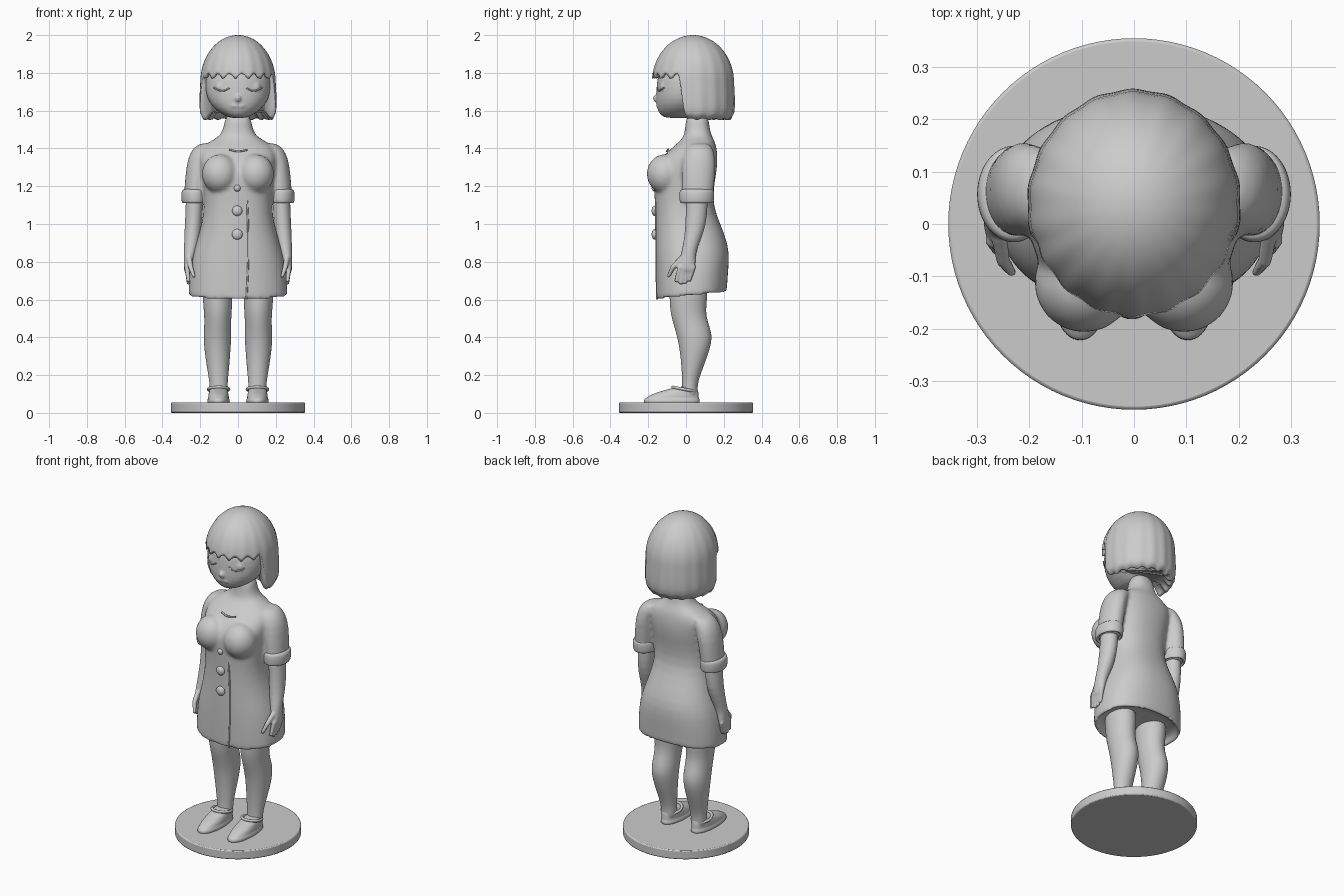
import bpy, bmesh, math
from mathutils import Matrix, Vector

if "Cube" in bpy.data.objects:
    bpy.data.objects.remove(bpy.data.objects["Cube"])


def finish(name, bm, subsurf=0, voxel=0, smooth=0, mirror=False):
    bmesh.ops.recalc_face_normals(bm, faces=bm.faces)
    me = bpy.data.meshes.new(name)
    bm.to_mesh(me)
    bm.free()
    ob = bpy.data.objects.new(name, me)
    bpy.context.collection.objects.link(ob)
    for p in me.polygons:
        p.use_smooth = True
    if subsurf:
        m = ob.modifiers.new("subdivide", 'SUBSURF')
        m.levels = m.render_levels = subsurf
    if voxel:
        m = ob.modifiers.new("blend", 'REMESH')
        m.mode, m.voxel_size, m.use_smooth_shade = 'VOXEL', voxel, True
    if smooth:
        m = ob.modifiers.new("relax", 'SMOOTH')
        m.factor, m.iterations = 0.5, smooth
    if mirror:
        m = ob.modifiers.new("mirror", 'MIRROR')
        m.use_mirror_merge = False
    return ob


def loft(bm, sections, n=2.0, segs=32, side=1):
    """Stack of rounded rings: (z, centre x, half width, y front, y back)."""
    rings = []
    for z, cx, rx, y0, y1 in sections:
        ring = []
        for i in range(segs):
            a = 2 * math.pi * i / segs
            c, s = math.cos(a), math.sin(a)
            x = side * cx + rx * math.copysign(abs(c) ** (2 / n), c)
            y = (y0 + y1) / 2 + (y1 - y0) / 2 * math.copysign(abs(s) ** (2 / n), s)
            ring.append(bm.verts.new((x, y, z)))
        rings.append(ring)
    for a, b in zip(rings, rings[1:]):
        for i in range(segs):
            j = (i + 1) % segs
            bm.faces.new((a[i], a[j], b[j], b[i]))
    bm.faces.new(rings[0])
    bm.faces.new(rings[-1])


def ball(bm, loc, size):
    bmesh.ops.create_uvsphere(bm, u_segments=20, v_segments=12, radius=1,
                              matrix=Matrix.Translation(loc) @ Matrix.Diagonal((*size, 1)))


def capsule(bm, p, q, r0, r1, steps=7):
    p, q = Vector(p), Vector(q)
    for i in range(steps):
        t = i / (steps - 1)
        r = r0 + (r1 - r0) * t
        ball(bm, p.lerp(q, t), (r, r, r))


def tube(name, pts, r, mirror=False, cyclic=False):
    cu = bpy.data.curves.new(name, 'CURVE')
    cu.dimensions, cu.bevel_depth, cu.bevel_resolution = '3D', r, 3
    cu.use_fill_caps = True
    sp = cu.splines.new('NURBS')
    sp.points.add(len(pts) - 1)
    for p, co in zip(sp.points, pts):
        p.co = (*co, 1)
    sp.order_u, sp.use_endpoint_u, sp.use_cyclic_u = 3, not cyclic, cyclic
    ob = bpy.data.objects.new(name, cu)
    bpy.context.collection.objects.link(ob)
    if mirror:
        m = ob.modifiers.new("mirror", 'MIRROR')
        m.use_mirror_merge = False


# round stand
bpy.ops.mesh.primitive_cylinder_add(vertices=96, radius=0.355, depth=0.055, location=(0, 0, 0.0275))
stand = bpy.context.object
stand.name = "round_stand"
bev = stand.modifiers.new("bevel", 'BEVEL')
bev.width, bev.segments = 0.006, 2
bpy.ops.object.shade_smooth_by_angle()

# dress with shoulders, neck, bust and sleeves blended together
bm = bmesh.new()
loft(bm, [(.665, 0, .22, -.12, .175), (.64, 0, .24, -.135, .195), (.618, 0, .245, -.14, .2),
          (.614, 0, .262, -.157, .215), (.63, 0, .264, -.158, .217), (.72, 0, .26, -.16, .222),
          (.82, 0, .247, -.162, .23), (.9, 0, .222, -.162, .222), (1, 0, .192, -.162, .182),
          (1.1, 0, .178, -.163, .142), (1.2, 0, .185, -.172, .148), (1.28, 0, .195, -.172, .163),
          (1.33, 0, .202, -.145, .167), (1.38, 0, .205, -.1, .166), (1.425, 0, .175, -.05, .158),
          (1.455, 0, .11, -.015, .143), (1.49, 0, .075, -.005, .125), (1.6, 0, .07, 0, .12)], n=2.35)
for v in bm.verts:
    if v.co.z < .8:
        v.co.z += (.8 - v.co.z) / .18 * .1 * v.co.y
for s in (-1, 1):
    ball(bm, (s * .095, -.112, 1.265), (.098, .098, .105))
    loft(bm, [(1.43, .15, .04, .03, .12), (1.41, .175, .06, .0, .14), (1.35, .205, .062, -.02, .158),
              (1.25, .22, .06, -.025, .155), (1.12, .23, .058, -.022, .14), (1.11, .23, .055, -.02, .135)],
         side=s)
finish("dress_body", bm, subsurf=1, voxel=.011, smooth=5)

# rolled sleeve cuffs
bm = bmesh.new()
loft(bm, [(1.13, .23, .045, .0, .12), (1.108, .23, .06, -.025, .138), (1.115, .23, .069, -.034, .147),
          (1.15, .23, .071, -.036, .15), (1.178, .23, .068, -.034, .15), (1.188, .23, .055, -.02, .135)])
finish("sleeve_cuff", bm, subsurf=2, mirror=True)

# forearm, palm, fingers and thumb
bm = bmesh.new()
loft(bm, [(1.18, .23, .045, .0, .115), (1.1, .23, .047, .0, .115), (1, .236, .045, -.003, .108),
          (.92, .243, .042, -.01, .08), (.86, .252, .034, -.022, .056), (.82, .259, .028, -.03, .05),
          (.77, .266, .022, -.042, .05), (.745, .268, .018, -.035, .045)])
for i in range(4):
    y = -.032 + i * .023
    capsule(bm, (.27, y, .77), (.262, y - .018, .685 + .012 * abs(i - 1.3)), .015, .011)
capsule(bm, (.258, -.025, .815), (.25, -.07, .77), .016, .014)
capsule(bm, (.25, -.07, .77), (.234, -.092, .725), .014, .01)
finish("forearm_hand", bm, subsurf=1, voxel=.006, smooth=3, mirror=True)

# legs
bm = bmesh.new()
loft(bm, [(.72, .112, .085, -.09, .12), (.6, .108, .078, -.087, .112), (.54, .107, .074, -.084, .104),
          (.48, .107, .07, -.07, .115), (.41, .109, .074, -.048, .142), (.34, .109, .07, -.034, .128),
          (.25, .106, .06, -.024, .095), (.17, .103, .049, -.02, .064), (.12, .102, .046, -.02, .06),
          (.07, .102, .046, -.03, .065)])
finish("leg", bm, subsurf=1, mirror=True)

# shoes with sole and ankle strap
bm = bmesh.new()
loft(bm, [(.05, .103, .056, -.22, .07), (.054, .103, .06, -.223, .073), (.072, .103, .06, -.223, .073),
          (.076, .103, .054, -.215, .068), (.092, .103, .055, -.195, .068), (.11, .103, .05, -.15, .066),
          (.128, .103, .046, -.085, .062), (.14, .103, .036, -.045, .05)], n=2.2)
finish("shoe", bm, subsurf=1, mirror=True)
tube("ankle_strap", [(.103 + .056 * math.cos(a), -.01 + .062 * math.sin(a), .125 - .012 * math.sin(a))
                     for a in [i * math.pi / 6 for i in range(12)]], .008, True, True)

# head and face
bm = bmesh.new()
loft(bm, [(1.56, 0, .035, -.1, .03), (1.572, 0, .07, -.135, .06), (1.61, 0, .128, -.154, .1),
          (1.66, 0, .163, -.16, .13), (1.72, 0, .174, -.157, .15), (1.8, 0, .172, -.15, .16),
          (1.88, 0, .13, -.1, .15)], n=2.1)
ball(bm, (0, -.155, 1.665), (.018, .021, .02))
for s in (-1, 1):
    ball(bm, (s * .085, -.118, 1.725), (.036, .022, .03))
    ball(bm, (s * .018, -.15, 1.625), (.022, .009, .007))
finish("head", bm, subsurf=1, voxel=.007, smooth=3)
tube("eyelid", [(.045, -.15, 1.722), (.065, -.151, 1.705), (.1, -.14, 1.704), (.128, -.116, 1.722)], .004, True)

# bob hair: dome shell cut high over the face and low around the sides and back
bm = bmesh.new()
SEG, RINGS = 144, 26
rings = []
for k in range(RINGS + 2):
    t = max(min(k / (RINGS - 1), 1), .03)
    ring = []
    for i in range(SEG):
        a = 2 * math.pi * i / SEG
        off = abs((a + math.pi) % (2 * math.pi) - math.pi)
        u = min(max((math.degrees(off) - 68) / 14, 0), 1)
        u = u * u * (3 - 2 * u)
        jag = abs(math.sin(a * 9 + .6))
        zb = (1 - u) * (1.765 + .03 * jag) + u * (1.548 + .012 * jag)
        z = 2 - (2 - zb) * t * t
        r = math.sqrt(max(0, 1 - ((z - 1.75) / .25) ** 2)) if z > 1.75 else 1 + .02 * math.sin((1.75 - z) * 15)
        if z < 1.61:
            r -= 26 * (1.61 - z) ** 2
        r *= 1 + .008 * t * math.sin(a * 18 + 1.2)
        if k >= RINGS:
            r *= .9 if k == RINGS else .75
            z += .004 if k == RINGS else .04
        ring.append(bm.verts.new((.2 * r * math.sin(a), .037 - .216 * r * math.cos(a), z)))
    rings.append(ring)
for a, b in zip(rings, rings[1:]):
    for i in range(SEG):
        j = (i + 1) % SEG
        bm.faces.new((a[i], a[j], b[j], b[i]))
bm.faces.new(rings[0])
bm.faces.new(rings[-1])
finish("bob_hair", bm)

# buttons, front opening and neckline crease
bm = bmesh.new()
for z, r in ((1.07, .027), (.945, .028), (1.19, .018)):
    ball(bm, (-.004, -.166, z), (r, .016, r))
finish("coat_buttons", bm)
tube("front_opening", [(.045, -.158, 1.17), (.052, -.159, 1.05), (.055, -.157, .9),
                       (.053, -.156, .75), (.045, -.154, .6)], .005)
tube("neckline", [(-.045, -.094, 1.395), (-.015, -.102, 1.385), (.015, -.102, 1.385), (.05, -.094, 1.393)], .005)
